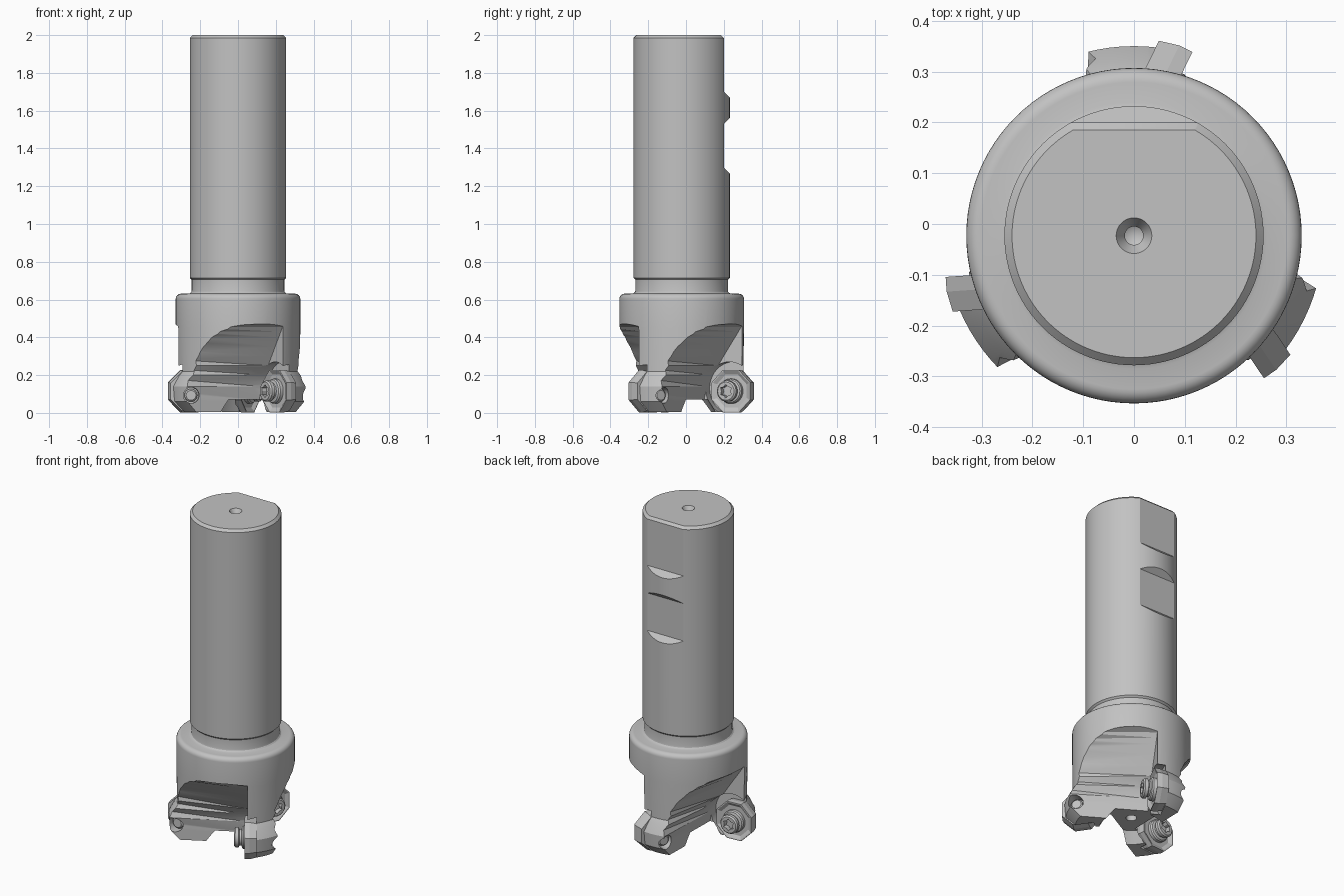
import bpy, bmesh, math
from mathutils import Matrix, Vector

if "Cube" in bpy.data.objects:
    bpy.data.objects.remove(bpy.data.objects["Cube"])

steel = bpy.data.materials.new("steel_grey")
steel.diffuse_color = (0.54, 0.54, 0.54, 1)
steel.use_nodes = True
steel.node_tree.nodes["Principled BSDF"].inputs["Base Color"].default_value = steel.diffuse_color

AXIS = Matrix.Translation((0, -0.023, 0))          # tool axis
STATIONS = [AXIS @ Matrix.Rotation(math.radians(120 * k), 4, 'Z') for k in range(3)]
RAKE = math.radians(-26)                           # insert face swings inward
CENTRE = Vector((0.062, 0.262, 0.115))             # centre of insert face
NORMAL = Vector((math.cos(RAKE), math.sin(RAKE), 0))
ALONG = Vector((-math.sin(RAKE), math.cos(RAKE), 0))
SEAT = (Matrix.Translation(CENTRE) @ Matrix.Rotation(RAKE, 4, 'Z')
        @ Matrix.Rotation(math.pi / 2, 4, 'Y'))    # local z = insert normal


def finish(name, bm, matrix):
    bmesh.ops.recalc_face_normals(bm, faces=bm.faces)
    bm.transform(matrix)
    mesh = bpy.data.meshes.new(name)
    bm.to_mesh(mesh)
    bm.free()
    mesh.materials.append(steel)
    ob = bpy.data.objects.new(name, mesh)
    bpy.context.collection.objects.link(ob)
    return ob


def lathe(name, profile, steps, matrix):
    """Spin (radius, height) points around z."""
    bm = bmesh.new()
    vs = [bm.verts.new((r, 0, h)) for r, h in profile]
    es = [bm.edges.new(p) for p in zip(vs, vs[1:])]
    bmesh.ops.spin(bm, geom=vs + es, cent=(0, 0, 0), axis=(0, 0, 1),
                   angle=math.tau, steps=steps, use_duplicate=False)
    bmesh.ops.remove_doubles(bm, verts=bm.verts, dist=1e-5)
    return finish(name, bm, matrix)


def loft(name, ring_a, ring_b, matrix):
    """Solid between two matching loops."""
    bm = bmesh.new()
    a = [bm.verts.new(p) for p in ring_a]
    b = [bm.verts.new(p) for p in ring_b]
    bm.faces.new(a)
    bm.faces.new(b)
    for i in range(len(a)):
        j = (i + 1) % len(a)
        bm.faces.new((a[i], a[j], b[j], b[i]))
    bmesh.ops.triangulate(bm, faces=bm.faces)
    return finish(name, bm, matrix)


def cut(target, cutter):
    mod = target.modifiers.new("cut", 'BOOLEAN')
    mod.operation, mod.solver, mod.object = 'DIFFERENCE', 'EXACT', cutter
    bpy.context.view_layer.objects.active = target
    bpy.ops.object.modifier_apply(modifier=mod.name)
    bpy.data.objects.remove(cutter)


def smooth(ob, angle=25):
    bpy.ops.object.select_all(action='DESELECT')
    ob.select_set(True)
    bpy.context.view_layer.objects.active = ob
    bpy.ops.object.shade_smooth_by_angle(angle=math.radians(angle))


# Shank, neck and flared cutter head, with centre holes at both ends
shoulder = [(0.302 + 0.028 * math.cos(a), 0.603 + 0.028 * math.sin(a))
            for a in (i * math.pi / 12 for i in range(7))]
body = lathe("cutter_body", [
    (0, 0.13), (0.03, 0.13), (0.03, 0.07), (0.14, 0.07), (0.18, 0.004),
    (0.315, 0.004), (0.367, 0.06), (0.373, 0.14), (0.345, 0.195), (0.327, 0.22),
    (0.33, 0.45)] + shoulder + [
    (0.262, 0.631), (0.253, 0.634), (0.247, 0.64), (0.245, 0.648), (0.245, 0.705),
    (0.255, 0.715), (0.255, 1.985), (0.24, 2.0), (0.035, 2.0), (0.018, 1.97),
    (0.018, 1.91), (0, 1.90)], 96, AXIS)

# Clamping flats on the back of the shank
flats = [
    [(0.223, 1.30), (0.223, 1.53), (0.3, 1.607), (0.3, 1.223)],
    [(0.223, 1.70), (0.223, 1.985), (0.2, 2.008), (0.2, 2.05), (0.3, 2.05), (0.3, 1.623)]]
for pts in flats:
    cut(body, loft("flat_cutter", [(-0.4, y, z) for y, z in pts],
                   [(0.4, y, z) for y, z in pts], AXIS))

# Chip pocket floor: height, distance along the raked wall,
# then angle and radius where the floor leaves the head on the far side
floor = [(0.475, 0.10, 25, 0.45), (0.455, 0.053, 23, 0.33), (0.43, 0.037, 13, 0.33),
         (0.40, 0.017, 5, 0.33), (0.35, -0.017, -4, 0.33), (0.30, -0.05, -10, 0.33),
         (0.25, -0.083, -12.5, 0.33), (0.20, -0.117, -14, 0.34), (0.14, -0.15, -16, 0.37),
         (0.07, -0.165, -17, 0.37), (-0.1, -0.165, -18, 0.37)]
near, wall = [], []
for z, t, ang, r in floor:
    w = CENTRE - NORMAL * 0.012 + ALONG * t
    w.z = z
    edge = Vector((r * math.cos(math.radians(ang)), r * math.sin(math.radians(ang)), z))
    wall.append(w)
    near.append(w + (edge - w) * 2)
for z in (-0.1, 0.475):
    w = CENTRE - NORMAL * 0.012 + ALONG * 0.6
    wall.append(Vector((w.x, w.y, z)))
    near.append(Vector((1.3, 0.1, z)))

for st in STATIONS:
    seat = st @ SEAT
    cut(body, loft("pocket_cutter", near, wall, st))
    # Round recess behind the insert (local -x is up, local y is outward)
    cut(body, lathe("recess_cutter", [(0, -0.062), (0.14, -0.062), (0.14, 0.1), (0, 0.1)],
                    48, seat @ Matrix.Translation((-0.015, -0.017, 0))))
    # Screw exit hole on the outside of the tooth
    cut(body, lathe("exit_cutter", [(0, -0.3), (0.042, -0.3), (0.042, -0.11), (0, -0.11)],
                    32, seat @ Matrix.Translation((0.022, 0, 0))))
smooth(body)

for k, st in enumerate(STATIONS):
    seat = st @ SEAT
    # Eight-sided cutting insert with dished face
    lathe(f"insert_{k + 1}", [
        (0, -0.065), (0.112, -0.065), (0.122, -0.025), (0.122, 0.004), (0.115, 0.004),
        (0.095, -0.008), (0, -0.008)], 8, seat @ Matrix.Rotation(math.pi / 8, 4, 'Z'))
    # Grooved screw head
    screw = lathe(f"screw_{k + 1}", [
        (0, -0.02), (0.066, -0.02), (0.066, 0.01), (0.06, 0.018), (0.045, 0.022),
        (0.045, 0.032), (0.056, 0.038), (0.056, 0.056), (0.048, 0.064), (0, 0.064)],
        32, seat)
    # Star socket
    star = [(r * math.cos(i * math.pi / 6), r * math.sin(i * math.pi / 6))
            for i, r in enumerate([0.036, 0.026] * 6)]
    cut(screw, loft("socket_cutter", [(x, y, 0.035) for x, y in star],
                    [(x, y, 0.12) for x, y in star], seat))
    smooth(screw, 30)
    # Screw tail inside the exit hole
    tail = lathe(f"screw_tail_{k + 1}", [(0, -0.135), (0.026, -0.135), (0.034, -0.127),
                 (0.034, -0.1), (0, -0.1)], 24, seat @ Matrix.Translation((0.022, 0, 0)))
    smooth(tail, 30)
